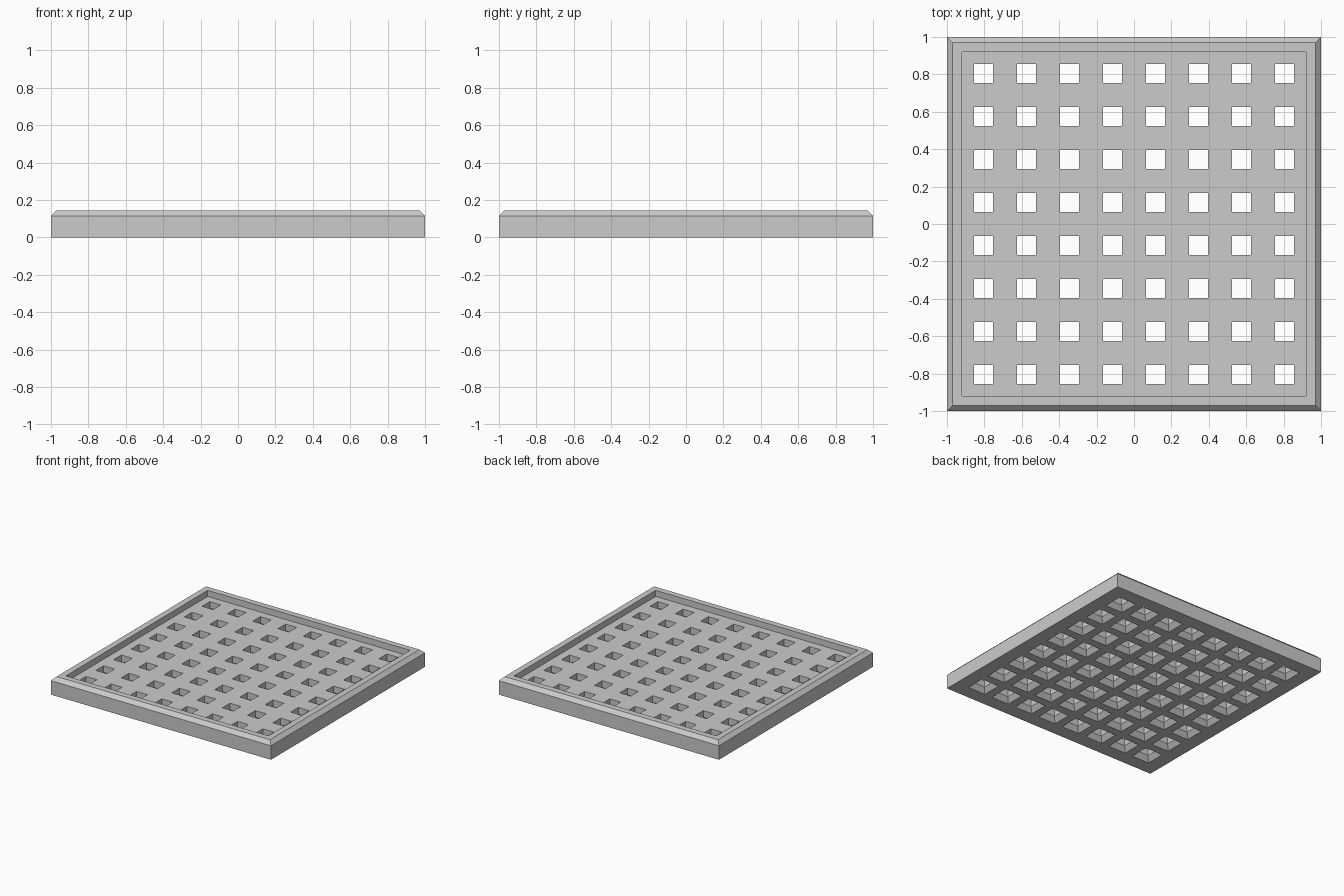
import bpy
import bmesh

cube = bpy.data.objects.get("Cube")
if cube:
    bpy.data.objects.remove(cube, do_unlink=True)

COUNT, PITCH = 8, 0.2298
FLOOR_Z = 0.095
CENTRES = [(i - (COUNT - 1) / 2) * PITCH for i in range(COUNT)]

# Half width and height, from the foot over the rim to the sunken floor
RIM = [(1.0, 0), (1.0, 0.115), (0.97, 0.145), (0.92, 0.145), (0.92, FLOOR_Z)]
# Half width and height, down each straight shaft and its flared mouth
HOLE = [(0.05, FLOOR_Z), (0.05, 0.04), (0.08, 0)]

bm = bmesh.new()


def square(cx, cy, half, z):
    signs = [(-1, -1), (1, -1), (1, 1), (-1, 1)]
    return [bm.verts.new((cx + sx * half, cy + sy * half, z)) for sx, sy in signs]


def square_bands(cx, cy, profile):
    loops = [square(cx, cy, half, z) for half, z in profile]
    for a, b in zip(loops, loops[1:]):
        for i in range(4):
            j = (i + 1) % 4
            bm.faces.new((a[i], a[j], b[j], b[i]))


def pierced_sheet(half, hole_half, z, facing_up):
    """Flat square sheet with a grid of square openings."""
    lines = [-half]
    for c in CENTRES:
        lines += [c - hole_half, c + hole_half]
    lines.append(half)
    grid = [[bm.verts.new((x, y, z)) for x in lines] for y in lines]
    for j in range(len(lines) - 1):
        for i in range(len(lines) - 1):
            if i % 2 and j % 2:
                continue
            quad = [grid[j][i], grid[j][i + 1], grid[j + 1][i + 1], grid[j + 1][i]]
            bm.faces.new(quad if facing_up else quad[::-1])


# Bevelled rim, floor, underside and drain holes
square_bands(0, 0, RIM)
pierced_sheet(RIM[-1][0], HOLE[0][0], FLOOR_Z, True)
pierced_sheet(RIM[0][0], HOLE[-1][0], 0, False)
for cx in CENTRES:
    for cy in CENTRES:
        square_bands(cx, cy, HOLE)
bmesh.ops.remove_doubles(bm, verts=bm.verts[:], dist=0.0001)

mesh = bpy.data.meshes.new("perforated_tray")
bm.to_mesh(mesh)
bm.free()
tray = bpy.data.objects.new("perforated_tray", mesh)
bpy.context.collection.objects.link(tray)

# Plain grey
grey = bpy.data.materials.new("plain_grey")
grey.use_nodes = True
colour = (0.6, 0.6, 0.6, 1)
grey.diffuse_color = colour
grey.node_tree.nodes["Principled BSDF"].inputs["Base Color"].default_value = colour
mesh.materials.append(grey)
